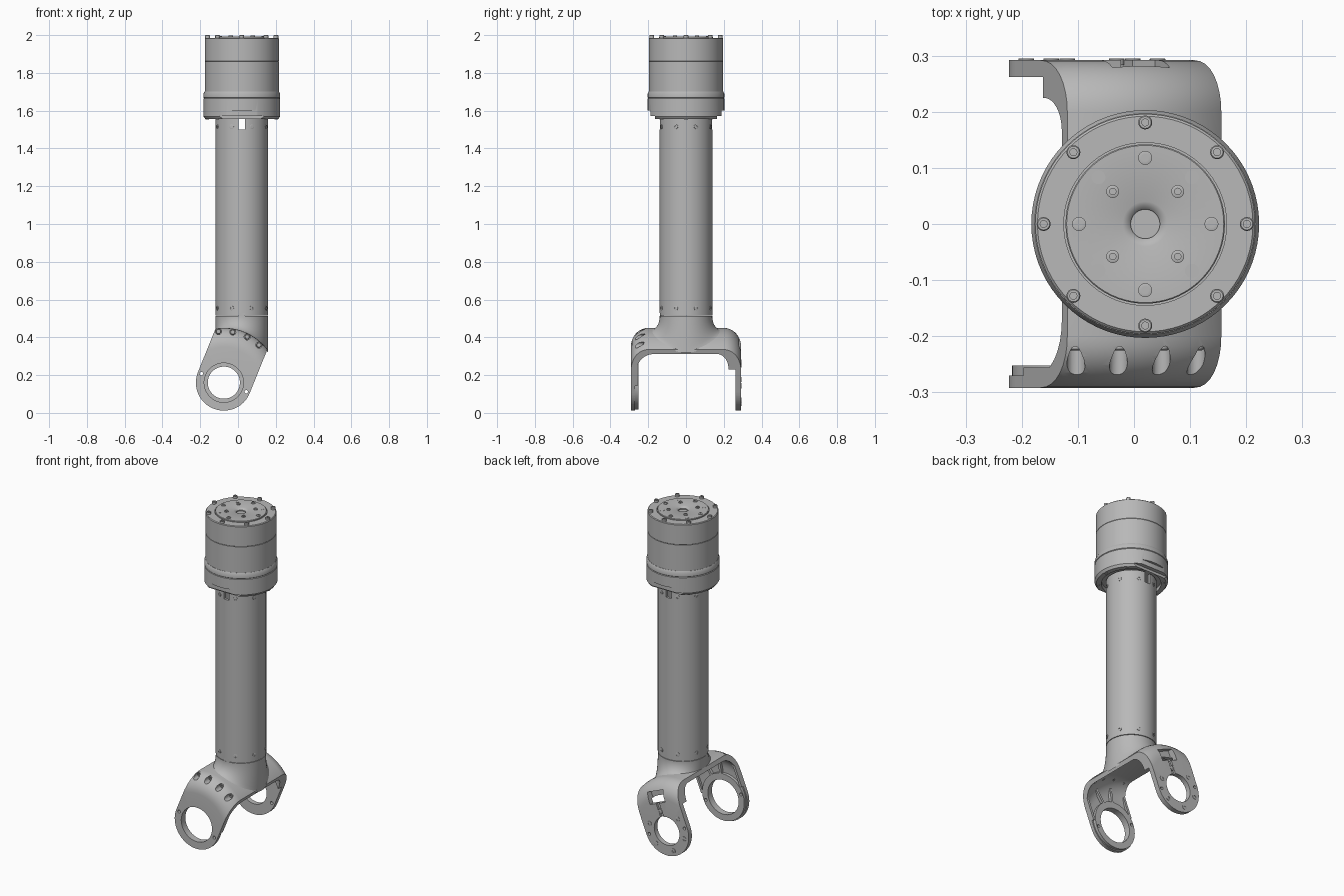
import bpy, bmesh
from math import sin, cos, pi, sqrt, radians
from mathutils import Matrix, Vector

old = bpy.data.objects.get("Cube")
if old:
    bpy.data.objects.remove(old, do_unlink=True)

grey = bpy.data.materials.new("machined_grey")
grey.use_nodes = True
COLOR = (0.48, 0.48, 0.48, 1)
grey.diffuse_color = COLOR
grey.node_tree.nodes["Principled BSDF"].inputs["Base Color"].default_value = COLOR

CX = 0.02                                  # tube axis
PIVOT = Vector((-0.075, 0, 0.16))          # fork pivot
TILT = radians(22)
# Local frame of the fork: x across the arm, y along the pivot, z up the arm
FORK = Matrix.Translation(PIVOT) @ Matrix.Rotation(TILT, 4, 'Y')
TUBE = Matrix.Translation((CX, 0, 0))
LIE = Matrix.Rotation(-pi / 2, 4, 'X')     # turns local z into +y


def finish(bm, name, matrix):
    bmesh.ops.recalc_face_normals(bm, faces=bm.faces)
    bmesh.ops.transform(bm, matrix=matrix, verts=bm.verts)
    mesh = bpy.data.meshes.new(name)
    bm.to_mesh(mesh)
    bm.free()
    mesh.materials.append(grey)
    ob = bpy.data.objects.new(name, mesh)
    bpy.context.collection.objects.link(ob)
    return ob


def lathe(name, profile, matrix=TUBE, steps=72, closed=False):
    """Turn (radius, height) points around local z."""
    bm = bmesh.new()
    vs = [bm.verts.new((r, 0, h)) for r, h in profile]
    for a, b in zip(vs, vs[1:] + (vs[:1] if closed else [])):
        bm.edges.new((a, b))
    bmesh.ops.spin(bm, geom=bm.verts[:] + bm.edges[:], axis=(0, 0, 1), cent=(0, 0, 0),
                   angle=2 * pi, steps=steps)
    bmesh.ops.remove_doubles(bm, verts=bm.verts, dist=1e-5)
    return finish(bm, name, matrix)


def cyl(name, r, z0, z1, matrix=TUBE, steps=24):
    return lathe(name, [(0, z0), (r, z0), (r, z1), (0, z1)], matrix, steps)


def box(name, lo, hi, matrix=TUBE):
    bm = bmesh.new()
    bmesh.ops.create_cube(bm, size=1)
    lo, hi = Vector(lo), Vector(hi)
    for v in bm.verts:
        v.co = (lo + hi) / 2 + Vector(c * s for c, s in zip(v.co, hi - lo))
    return finish(bm, name, matrix)


def combine(ob, other, op='DIFFERENCE'):
    mod = ob.modifiers.new("cut", 'BOOLEAN')
    mod.object, mod.operation, mod.solver = other, op, 'EXACT'
    bpy.context.view_layer.objects.active = ob
    bpy.ops.object.modifier_apply(modifier=mod.name)
    bpy.data.objects.remove(other, do_unlink=True)


def ring(radius, count, start=0):
    for i in range(count):
        a = radians(start) + 2 * pi * i / count
        yield a, radius * cos(a), radius * sin(a)


def bolt(name, matrix, r=0.012, h=0.012):
    """Socket head screw standing on local z = 0."""
    return lathe(name, [(0, -0.008), (r, -0.008), (r, h * 0.85), (r * 0.85, h),
                        (r * 0.5, h), (r * 0.5, h * 0.4), (0, h * 0.4)], matrix, 16)


# --- Hollow tube with key slots at its top and bottom
tube = lathe("tube", [(0.14, 0.515), (0.14, 1.565), (0.125, 1.565), (0.125, 0.515)],
             closed=True)
combine(tube, box("slot", (-0.018, -0.3, 1.5), (0.018, 0.3, 1.6)))
combine(tube, box("slot", (-0.018, -0.3, 0.49), (0.018, -0.05, 0.53)))
box("locating_key", (-0.017, -0.1385, 0.495), (0.017, -0.12, 0.53))
for z in (0.555, 1.515):
    for a, x, y in ring(0.1385, 8, 22.5):
        m = (Matrix.Translation((CX + x, y, z)) @ Matrix.Rotation(a, 4, 'Z')
             @ Matrix.Rotation(pi / 2, 4, 'Y'))
        bolt("tube_screw", m, 0.012, 0.004)

# --- Motor housing and flange
flange = lathe("flange", [(0, 1.578), (0.165, 1.578), (0.165, 1.556), (0.193, 1.556),
                          (0.203, 1.57), (0.203, 1.664), (0.2, 1.667), (0.203, 1.67),
                          (0.203, 1.69), (0.197, 1.702), (0, 1.702)])
for side in (-1, 1):
    ys = sorted((side * 0.188, side * 0.3))
    combine(flange, box("recess", (-0.11, ys[0], 1.572), (0.11, ys[1], 1.6)))
    combine(flange, box("relief", (-0.3, ys[0] - 0.023 * (side > 0), 1.5),
                        (0.3, ys[1] + 0.023 * (side < 0), 1.572)))
for a, x, y in ring(0.183, 8, 0):
    if abs(y) < 0.15:
        bolt("flange_screw", Matrix.Translation((CX + x, y, 1.557)) @ Matrix.Rotation(pi, 4, 'X'),
             0.01, 0.004)
lathe("motor_housing", [(0, 1.7), (0.196, 1.7), (0.196, 1.86), (0.1945, 1.8615), (0.196, 1.863),
                        (0.196, 1.982), (0.192, 1.986), (0.145, 1.986), (0.145, 1.976),
                        (0, 1.976)])
lathe("output_disc", [(0.142, 1.97), (0.142, 1.99), (0.14, 1.992), (0.04, 1.992),
                      (0.031, 1.988), (0.026, 1.982), (0.026, 1.972), (0, 1.972)])
for a, x, y in ring(0.181, 8):
    bolt("rim_bolt", Matrix.Translation((CX + x, y, 1.986)), 0.0125, 0.014)
for a, x, y in ring(0.118, 4):
    bolt("disc_bolt", Matrix.Translation((CX + x, y, 1.992)), 0.0125, 0.004)
for a, x, y in ring(0.082, 4, 45):
    bolt("disc_inner_bolt", Matrix.Translation((CX + x, y, 1.992)), 0.0115, 0.006)
for a, x, y in ring(0.118, 4, 45):
    cyl("dowel_plug", 0.0125, 1.98, 1.993, Matrix.Translation((CX + x, y, 0)))

# --- Fork: a turned arch around the pivot, trimmed to the arm outline
N = 8
arc = [i * pi / 2 / N for i in range(N + 1)]
outer_front = [(0.19 + 0.1 * sin(t), -0.2 - 0.092 * cos(t)) for t in arc]
outer_back = [(r, -y) for r, y in reversed(outer_front)]
inner_back = [(0.2 + 0.068 * cos(t), 0.165 + 0.06 * sin(t)) for t in arc]
inner_front = [(0.17 + 0.098 * sin(t), -0.17 - 0.1 * cos(t)) for t in arc]
outline = ([(0.104, -0.292)] + outer_front + outer_back + [(0.085, 0.292), (0.085, 0.262), (0.2, 0.262)]
           + inner_back[::-1] + inner_front[::-1]
           + [(0.142, -0.27), (0.142, -0.252), (0.104, -0.252)])
fork = lathe("fork", outline, FORK @ LIE, 96, closed=True)

bm = bmesh.new()
trim = [bm.verts.new((0.148 * cos(t), -0.4, 0.148 * sin(t)))
        for t in [pi + i * pi / 32 for i in range(33)]]
trim += [bm.verts.new((x, -0.4, 0.4)) for x in (0.148, -0.148)]
face = bm.faces.new(trim)
ext = bmesh.ops.extrude_face_region(bm, geom=[face])["geom"]
bmesh.ops.translate(bm, vec=(0, 0.8, 0), verts=[g for g in ext if isinstance(g, bmesh.types.BMVert)])
combine(fork, finish(bm, "trim", FORK), 'INTERSECT')

# Window and groove on the outside of the back arm
combine(fork, box("window", (-0.055, 0.25, 0.165), (0.055, 0.32, 0.235), FORK))
combine(fork, box("groove", (-0.011, 0.28, 0.07), (0.011, 0.32, 0.18), FORK))

# Screw pockets across the front shoulder, with their screws
for deg in (-6, 10, 27, 43):
    a = radians(deg)
    at = Matrix.Translation(PIVOT + Vector((0.272 * sin(a), 0, 0.272 * cos(a)))) @ LIE
    combine(fork, cyl("pocket", 0.016, -0.4, -0.212, at))
    bolt("shoulder_screw", at @ Matrix.Translation((0, 0, -0.213)) @ Matrix.Rotation(pi, 4, 'X'),
         0.013, 0.012)

# Pin holes through both arms and screws on the back arm
for side in (-1, 1):
    pin = FORK @ Matrix.Translation((side * 0.128, 0, 0)) @ LIE
    combine(fork, cyl("pin_hole", 0.009, -0.4, 0.4, pin))
for a, x, z in ring(0.118, 6, 30):
    bolt("pivot_screw", FORK @ Matrix.Translation((x, 0.291, z)) @ LIE, 0.014, 0.004)

# Ribs on the inside of the front arm, running up from the ring
for side in (-1, 1):
    lean = Matrix.Rotation(side * radians(14), 4, 'Y')
    box("arm_rib", (-0.007, -0.275, 0.13), (0.007, -0.252, 0.225), FORK @ lean)
    box("arm_edge_rim", (side * 0.141 - 0.007, -0.275, 0.04),
        (side * 0.141 + 0.007, -0.256, 0.18), FORK)

# --- Neck: blends the round tube into the top of the arch
bm = bmesh.new()
SEG, ROWS = 72, 12
rows = []
for j in range(ROWS + 1):
    t = j / ROWS
    row = []
    for i in range(SEG):
        a = 2 * pi * i / SEG
        x = CX + 0.139 * cos(a)
        low = PIVOT.z + sqrt(0.283 ** 2 - (x - PIVOT.x) ** 2)
        y = sin(a) * (0.139 + 0.065 * (1 - sqrt(1 - t * t)))
        row.append(bm.verts.new((x, y, 0.512 + (low - 0.512) * t)))
    rows.append(row)
for r0, r1 in zip(rows, rows[1:]):
    for i in range(SEG):
        k = (i + 1) % SEG
        bm.faces.new((r0[i], r0[k], r1[k], r1[i]))
bm.faces.new(rows[0])
finish(bm, "neck", Matrix.Identity(4))

# --- Smooth shading with sharp edges
bpy.ops.object.select_all(action='DESELECT')
for ob in bpy.context.scene.objects:
    if ob.type == 'MESH':
        ob.select_set(True)
        bpy.context.view_layer.objects.active = ob
bpy.ops.object.shade_smooth_by_angle(angle=radians(32))
